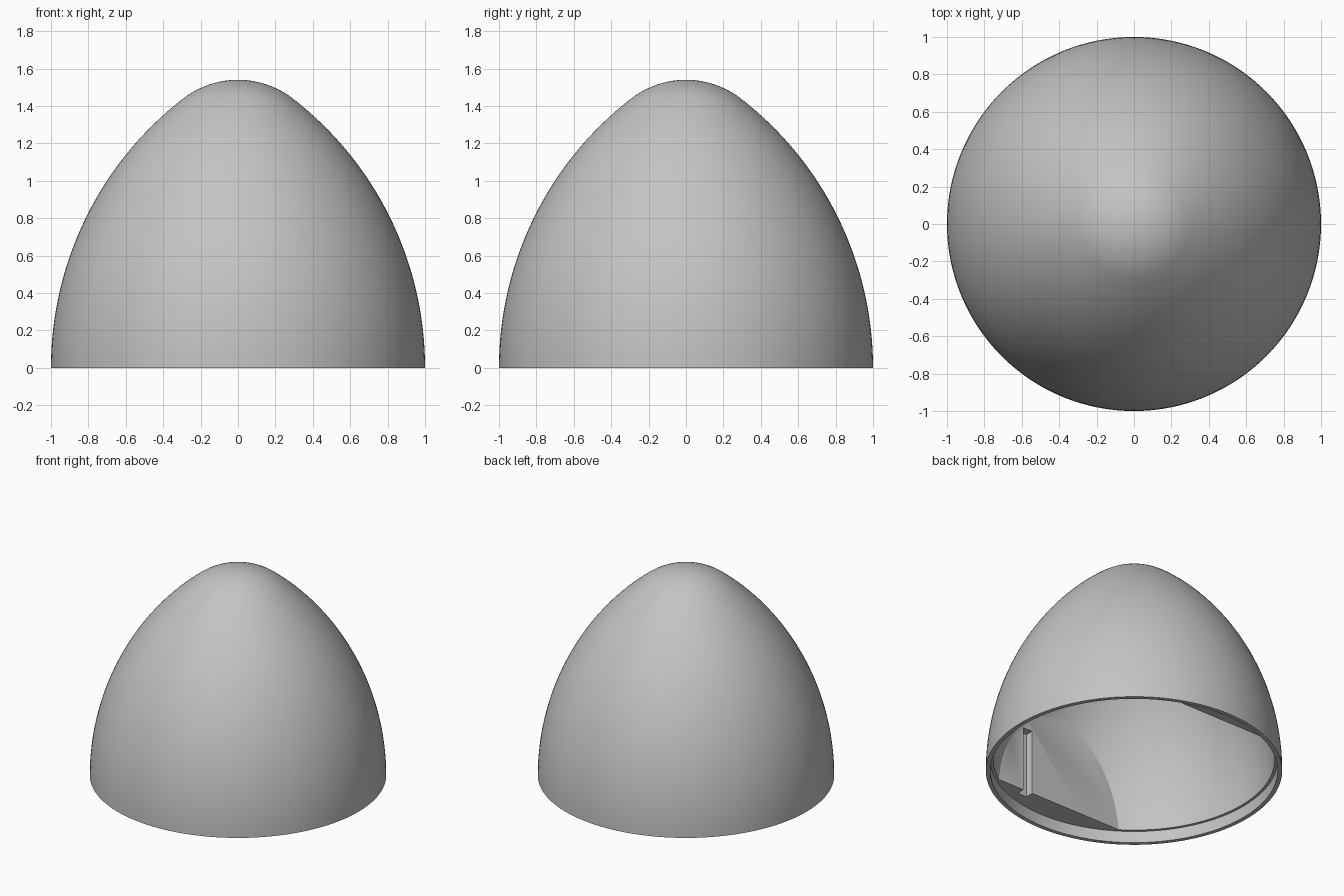
import bpy
import bmesh
from math import sqrt, sin, cos, atan2, pi

cube = bpy.data.objects.get("Cube")
if cube:
    bpy.data.objects.remove(cube, do_unlink=True)

HEIGHT = 1.54     # tip of the nose
ARC = 1.82        # radius of the ogive side
WALL = 0.048      # shell thickness
LIP_Z = 0.086     # depth of the joint recess
FLAT_Y = 0.79     # inner flats
SEGMENTS = 128


def grey_paint():
    mat = bpy.data.materials.new("plain grey")
    mat.use_nodes = True
    colour = (0.55, 0.55, 0.55, 1)
    mat.diffuse_color = colour
    mat.node_tree.nodes["Principled BSDF"].inputs["Base Color"].default_value = colour
    return mat


def nose_profile(inset):
    """Ogive side meeting a tangent round tip, offset inward by inset."""
    off = ARC - 1
    tip_r = (ARC**2 - off**2 - HEIGHT**2) / (2 * (ARC - HEIGHT))
    tip_z = HEIGHT - tip_r
    end = atan2(tip_z, off)
    side, cap = ARC - inset, tip_r - inset
    points = [(side * cos(end * i / 32) - off, side * sin(end * i / 32)) for i in range(33)]
    for i in range(1, 13):
        a = end + (pi / 2 - end) * i / 12
        points.append((cap * cos(a), tip_z + cap * sin(a)))
    points[-1] = (0, HEIGHT - inset)
    return points


def lathe(name, profile):
    """Closed solid from a profile that starts and ends on the axis."""
    bm = bmesh.new()
    verts = [bm.verts.new((r, 0, z)) for r, z in profile]
    edges = [bm.edges.new(pair) for pair in zip(verts, verts[1:])]
    bmesh.ops.spin(bm, geom=verts + edges, cent=(0, 0, 0), axis=(0, 0, 1),
                   angle=2 * pi, steps=SEGMENTS, use_duplicate=False)
    bmesh.ops.remove_doubles(bm, verts=bm.verts, dist=1e-5)
    bmesh.ops.recalc_face_normals(bm, faces=bm.faces)
    mesh = bpy.data.meshes.new(name)
    bm.to_mesh(mesh)
    bm.free()
    obj = bpy.data.objects.new(name, mesh)
    bpy.context.collection.objects.link(obj)
    return obj


def box(name, low, high):
    bpy.ops.mesh.primitive_cube_add(size=1, location=[(a + b) / 2 for a, b in zip(low, high)])
    obj = bpy.context.object
    obj.name = name
    obj.scale = [b - a for a, b in zip(low, high)]
    return obj


def carve(target, tool, operation="DIFFERENCE"):
    bpy.context.view_layer.update()
    mod = target.modifiers.new("carve", "BOOLEAN")
    mod.operation, mod.object, mod.solver = operation, tool, "EXACT"
    bpy.context.view_layer.objects.active = target
    bpy.ops.object.modifier_apply(modifier=mod.name)
    bpy.data.objects.remove(tool, do_unlink=True)


# Outer solid
shell = lathe("nose_shell", [(0, 0)] + nose_profile(0))

# Hollow inside, narrowed by a flat block at front and back
inner = nose_profile(WALL)
cavity = lathe("cavity", [(0, -0.1), (inner[0][0], -0.1)] + inner)
carve(cavity, box("slab", (-2, -FLAT_Y, -1), (2, FLAT_Y, 2)), "INTERSECT")
carve(shell, cavity)

# Joint recess around the open rim
carve(shell, lathe("recess", [(0, -0.1), (0.97, -0.1), (0.97, LIP_Z), (0, LIP_Z)]))

# Upright groove in each flat block
for side in (-1, 1):
    ys = sorted((side * (FLAT_Y - 0.1), side * (FLAT_Y + 0.06)))
    carve(shell, box("groove", (0.235, ys[0], 0.02), (0.31, ys[1], 0.57)))

shell.data.materials.clear()
shell.data.materials.append(grey_paint())
for face in shell.data.polygons:
    face.material_index = 0
bpy.ops.object.select_all(action="DESELECT")
shell.select_set(True)
bpy.context.view_layer.objects.active = shell
bpy.ops.object.shade_smooth_by_angle(angle=pi / 6)
